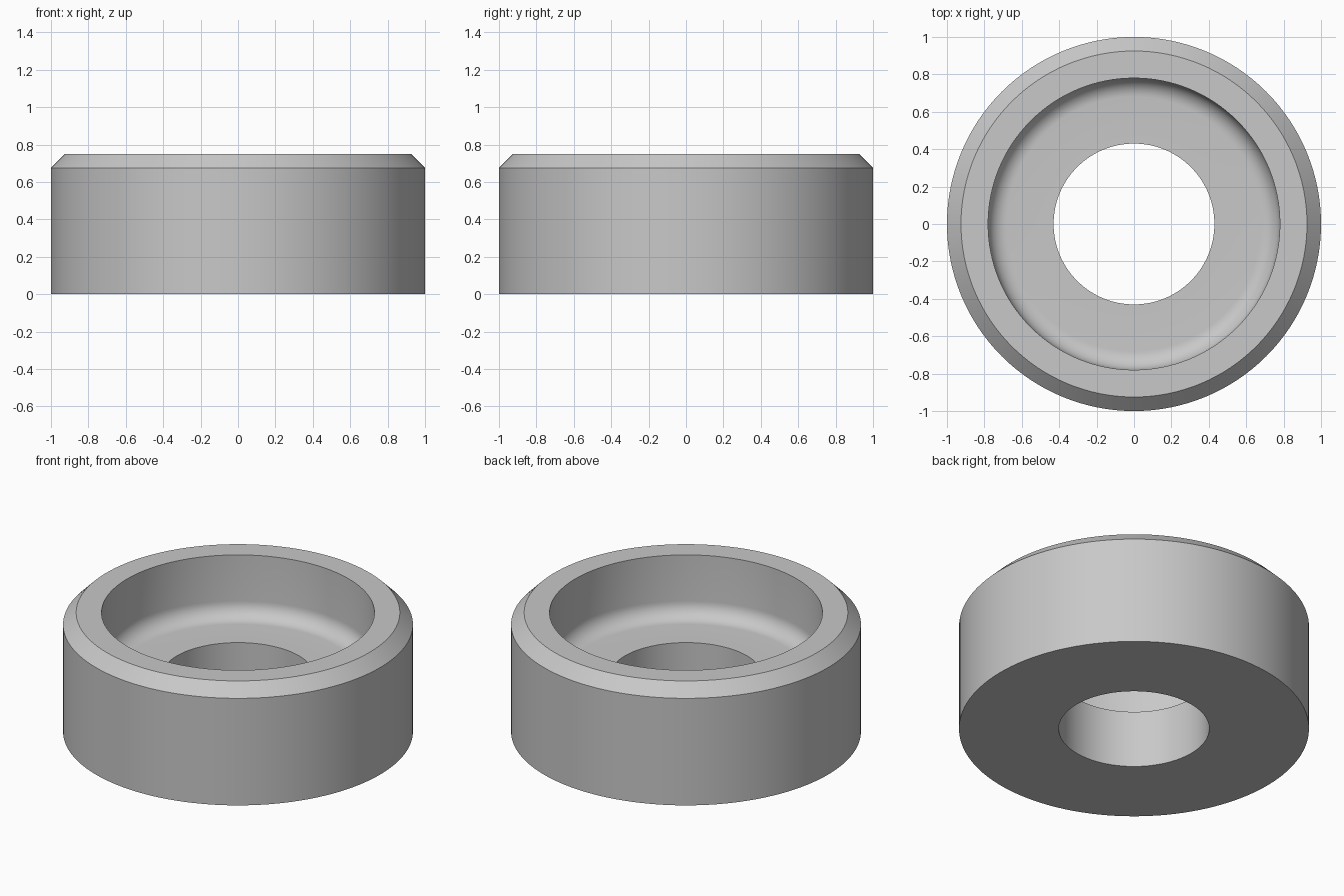
import bpy
import bmesh
from math import cos, sin, pi, radians
from mathutils import Vector

cube = bpy.data.objects.get("Cube")
if cube:
    bpy.data.objects.remove(cube, do_unlink=True)

SEGMENTS = 128
OUTER, POCKET, BORE = 1.0, 0.78, 0.43
HEIGHT, FLOOR = 0.75, 0.36
CHAMFER, FILLET = 0.075, 0.1

# Plain grey metal
grey = bpy.data.materials.new("grey metal")
grey.use_nodes = True
colour = (0.58, 0.58, 0.58, 1)
grey.diffuse_color = colour
grey.node_tree.nodes["Principled BSDF"].inputs["Base Color"].default_value = colour

# Closed cross-section: outer wall, chamfered rim, pocket with rounded corner, bore
profile = [(BORE, 0), (OUTER, 0), (OUTER, HEIGHT - CHAMFER),
           (OUTER - CHAMFER, HEIGHT), (POCKET, HEIGHT)]
STEPS = 10
for i in range(STEPS + 1):
    a = pi / 2 * i / STEPS
    profile.append((POCKET - FILLET + FILLET * cos(a),
                    FLOOR + FILLET - FILLET * sin(a)))
profile.append((BORE, FLOOR))

# Revolve the section around z
bm = bmesh.new()
verts = [bm.verts.new((r, 0, z)) for r, z in profile]
edges = [bm.edges.new((v, verts[(i + 1) % len(verts)])) for i, v in enumerate(verts)]
bmesh.ops.spin(bm, geom=verts + edges, cent=Vector(), axis=Vector((0, 0, 1)),
               angle=2 * pi, steps=SEGMENTS, use_merge=True)
bmesh.ops.remove_doubles(bm, verts=bm.verts, dist=0.0001)
bmesh.ops.recalc_face_normals(bm, faces=bm.faces)

mesh = bpy.data.meshes.new("recessed_ring")
bm.to_mesh(mesh)
bm.free()
mesh.materials.append(grey)
ring = bpy.data.objects.new("recessed_ring", mesh)
bpy.context.collection.objects.link(ring)

# Smooth walls with crisp rims
bpy.ops.object.select_all(action="DESELECT")
ring.select_set(True)
bpy.context.view_layer.objects.active = ring
bpy.ops.object.shade_smooth_by_angle(angle=radians(30))
